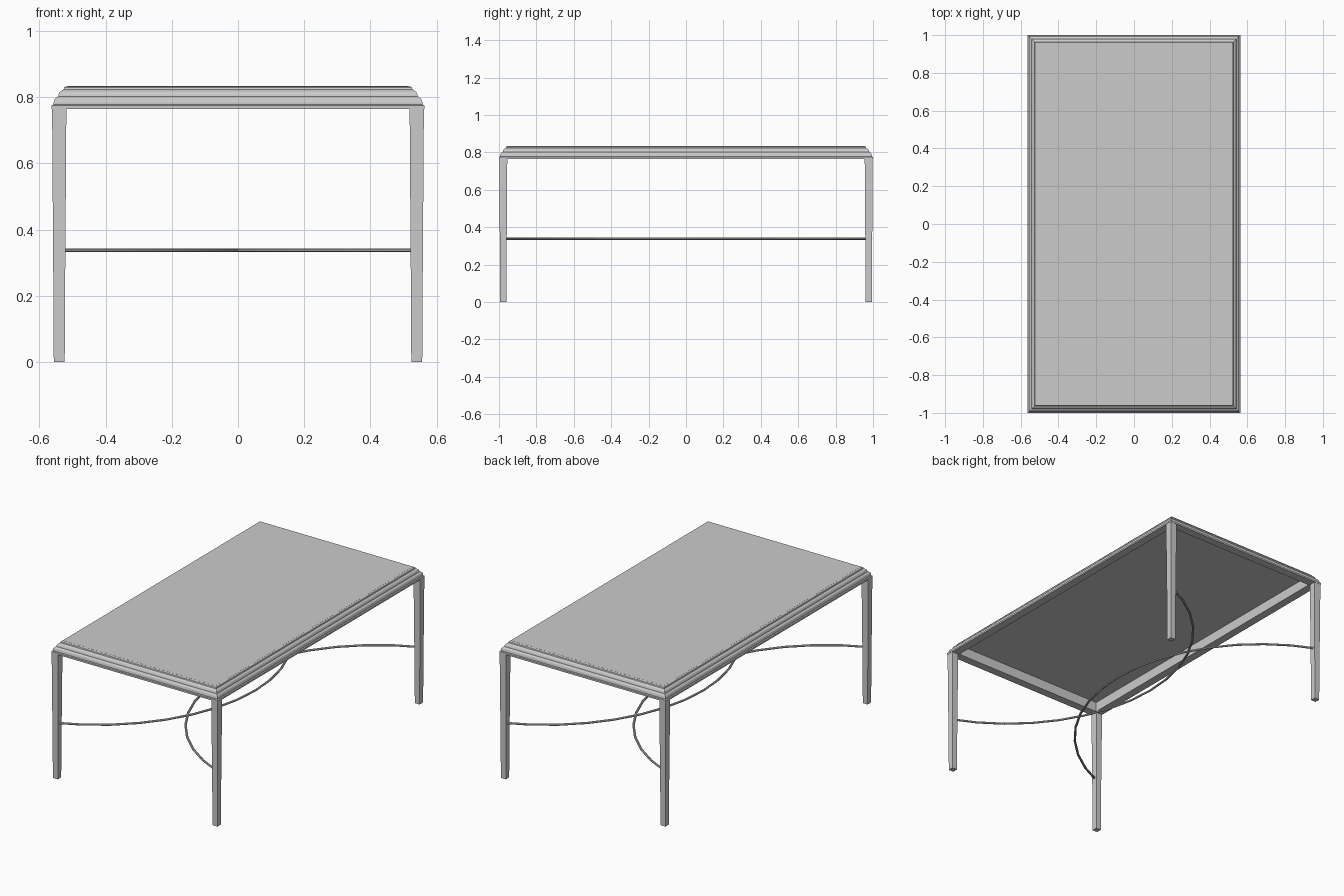
import bpy
import bmesh
import math

default_cube = bpy.data.objects.get("Cube")
if default_cube:
    bpy.data.objects.remove(default_cube, do_unlink=True)

GREY = (0.6, 0.6, 0.6, 1)
grey = bpy.data.materials.new("warm_grey_metal")
grey.use_nodes = True
grey.diffuse_color = GREY
grey.node_tree.nodes["Principled BSDF"].inputs["Base Color"].default_value = GREY


def loft(name, rings, cap=True, closed=False):
    """Skin a list of equally long point rings into one object."""
    bm = bmesh.new()
    loops = [[bm.verts.new(p) for p in ring] for ring in rings]
    pairs = list(zip(loops, loops[1:]))
    if closed:
        pairs.append((loops[-1], loops[0]))
    for a, b in pairs:
        for i in range(len(a)):
            j = (i + 1) % len(a)
            bm.faces.new((a[i], a[j], b[j], b[i]))
    if cap:
        bm.faces.new(loops[0])
        bm.faces.new(loops[-1])
    bmesh.ops.recalc_face_normals(bm, faces=bm.faces)
    mesh = bpy.data.meshes.new(name)
    bm.to_mesh(mesh)
    bm.free()
    mesh.materials.append(grey)
    obj = bpy.data.objects.new(name, mesh)
    bpy.context.collection.objects.link(obj)
    return obj


def rectangle(x, y, z, cx=0, cy=0):
    return [(cx + sx * x, cy + sy * y, z)
            for sx, sy in ((-1, -1), (1, -1), (1, 1), (-1, 1))]


HALF_X, HALF_Y = 0.563, 1.0

# Moulded frame: (inset from outer edge, height), stepped outside, hollow inside
profile = [(0.050, 0.765), (0, 0.765), (0, 0.775), (0.006, 0.778),
           (0.006, 0.784), (0.009, 0.794), (0.015, 0.800), (0.020, 0.802),
           (0.021, 0.808), (0.025, 0.816), (0.032, 0.821), (0.036, 0.823),
           (0.038, 0.830), (0.043, 0.833), (0.050, 0.833)]
loft("moulded_frame",
     [rectangle(HALF_X - d, HALF_Y - d, z) for d, z in profile],
     cap=False, closed=True)

# Thin table top panel set in the frame
loft("top_panel", [rectangle(HALF_X - 0.048, HALF_Y - 0.048, z)
                   for z in (0.825, 0.8335)])

# Four slim tapered legs: (height, half width)
taper = [(0, 0.0165), (0.34, 0.0185), (0.60, 0.0205), (0.77, 0.0215)]
for side, sx in (("left", 1), ("right", -1)):
    for end, sy in (("front", -1), ("back", 1)):
        loft(f"{end}_{side}_leg",
             [rectangle(w, w, z, sx * 0.540, sy * 0.977) for z, w in taper])

# Two crossing arched stretchers, each joining the legs of one side
REACH, RISE, SEGMENTS, SIDES = 0.99, 0.67, 16, 8
radius = (REACH ** 2 + RISE ** 2) / (2 * RISE)
half_angle = math.asin(REACH / radius)
centre = 0.12 - radius
for side, sx in (("left", -1), ("right", 1)):
    rings = []
    for i in range(SEGMENTS + 1):
        a = half_angle * (2 * i / SEGMENTS - 1)
        ring = []
        for k in range(SIDES):
            t = math.tau * (k + 0.5) / SIDES
            r = radius + 0.007 * math.cos(t)
            ring.append((sx * (centre + r * math.cos(a)), r * math.sin(a),
                         0.338 + 0.006 * math.sin(t)))
        rings.append(ring)
    rod = loft(f"{side}_arched_stretcher", rings)
    bpy.ops.object.select_all(action="DESELECT")
    rod.select_set(True)
    bpy.context.view_layer.objects.active = rod
    bpy.ops.object.shade_smooth_by_angle(angle=math.radians(30))
